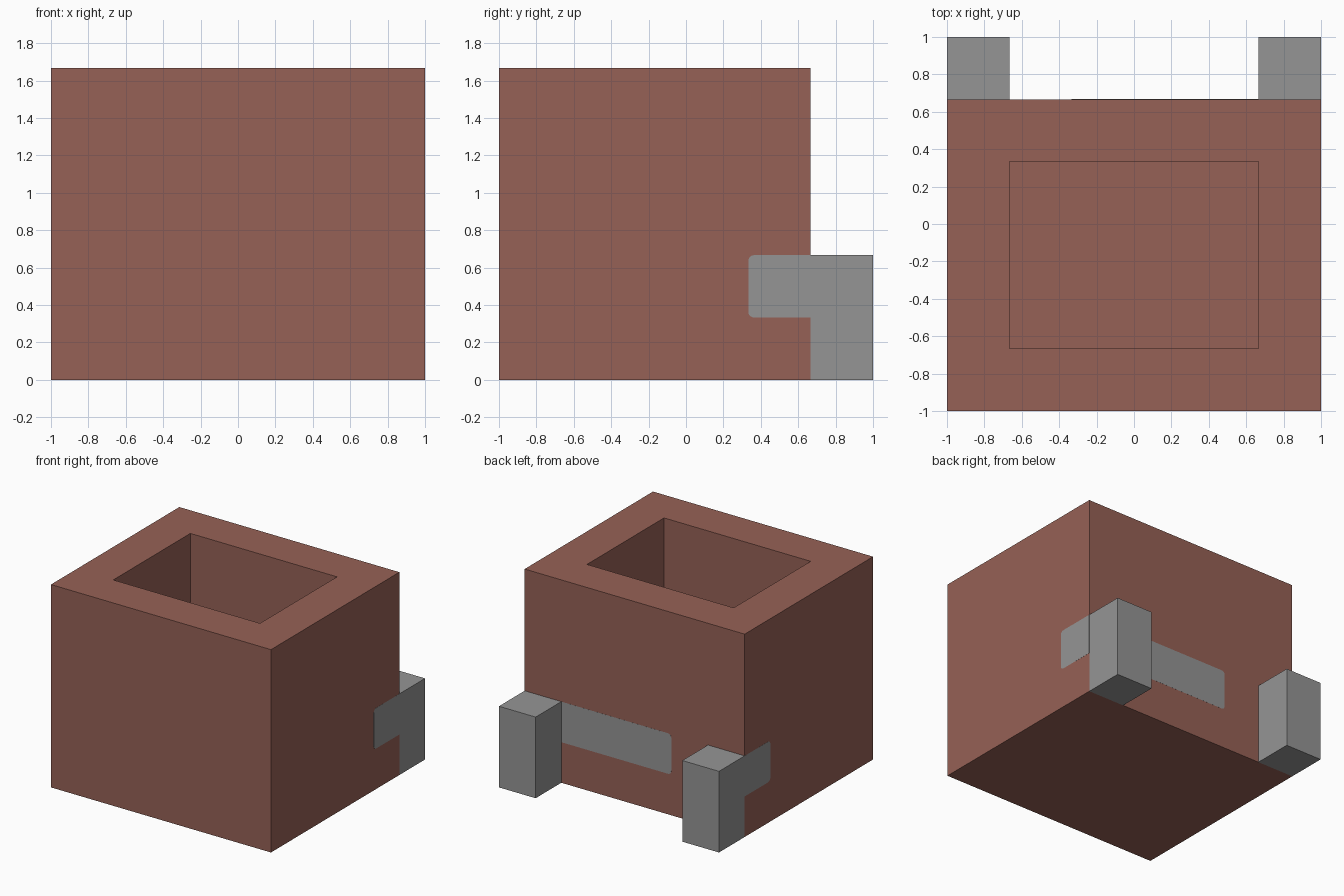
import bpy
import bmesh
from math import cos, sin, pi
from mathutils import Matrix, Vector

UNIT = 1 / 3          # wall thickness and leg width
SKIN = 0.0006         # thickness of painted patches

if "Cube" in bpy.data.objects:
    bpy.data.objects.remove(bpy.data.objects["Cube"])


def material(name, rgb):
    mat = bpy.data.materials.new(name)
    mat.use_nodes = True
    mat.diffuse_color = (*rgb, 1)
    mat.node_tree.nodes["Principled BSDF"].inputs["Base Color"].default_value = (*rgb, 1)
    return mat


brown = material("clay brown", (0.305, 0.12, 0.093))
grey = material("stone grey", (0.3, 0.3, 0.3))


def finish(name, bm, mat):
    bmesh.ops.recalc_face_normals(bm, faces=bm.faces)
    mesh = bpy.data.meshes.new(name)
    bm.to_mesh(mesh)
    bm.free()
    mesh.materials.append(mat)
    obj = bpy.data.objects.new(name, mesh)
    bpy.context.collection.objects.link(obj)
    return obj


def box(lo, hi):
    bm = bmesh.new()
    lo, hi = Vector(lo), Vector(hi)
    size = Matrix.Diagonal((*(hi - lo), 1))
    bmesh.ops.create_cube(bm, size=1, matrix=Matrix.Translation((lo + hi) / 2) @ size)
    return bm


def patch(name, start, end, bottom, top, place, radius=0.03):
    """Thin plate with two rounded corners at its end; place maps (along, z) to 3D."""
    outline = [(start, top), (start, bottom)]
    for z, first in ((bottom + radius, -pi / 2), (top - radius, 0)):
        for i in range(5):
            a = first + i * pi / 8
            outline.append((end - radius + radius * cos(a), z + radius * sin(a)))
    bm = bmesh.new()
    rings = [[bm.verts.new(place(u, z, d)) for u, z in outline] for d in (0, SKIN)]
    for ring in rings:
        bm.faces.new(ring)
    count = len(outline)
    for i in range(count):
        j = (i + 1) % count
        bm.faces.new((rings[0][i], rings[0][j], rings[1][j], rings[1][i]))
    return finish(name, bm, grey)


# Hollow body: inset the top face evenly and push it down to leave a floor
bm = box((-1, -1, 0), (1, 2 * UNIT, 5 * UNIT))
top_face = max(bm.faces, key=lambda f: f.calc_center_median().z)
bmesh.ops.inset_region(bm, faces=[top_face], thickness=UNIT, use_even_offset=True)
walls = bmesh.ops.extrude_face_region(bm, geom=[top_face])
floor_verts = [v for v in walls["geom"] if isinstance(v, bmesh.types.BMVert)]
bmesh.ops.translate(bm, verts=floor_verts, vec=(0, 0, -4 * UNIT))
if top_face.is_valid:
    bmesh.ops.delete(bm, geom=[top_face], context="FACES_ONLY")
finish("body", bm, brown)

# Rear legs, with the grey side patch ahead of each
for side, s in (("left", 1), ("right", -1)):
    inner, outer = sorted((s * 2 * UNIT, s))
    finish(f"{side}_leg", box((inner, 2 * UNIT, 0), (outer, 1, 2 * UNIT)), grey)
    patch(f"{side}_side_patch", -2 * UNIT, -UNIT, UNIT, 2 * UNIT,
          lambda u, z, d: (s * (1 + d), -u, z))

# Grey band across the back, running from the left leg
patch("back_band", -2 * UNIT, UNIT, UNIT, 2 * UNIT,
      lambda u, z, d: (-u, 2 * UNIT + d, z))
